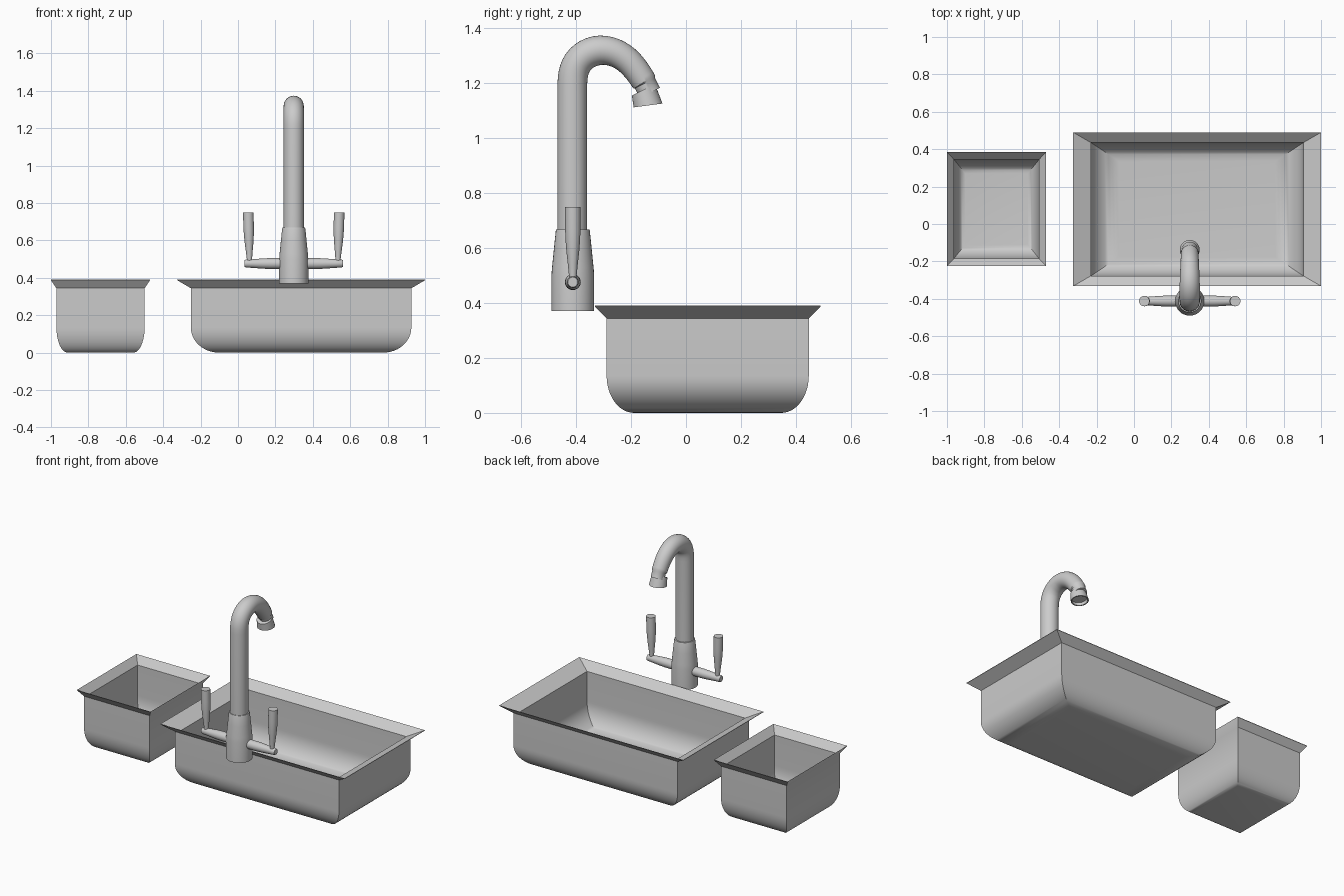
import bpy, bmesh
from math import sin, cos, pi, radians
from mathutils import Vector

if "Cube" in bpy.data.objects:
    bpy.data.objects.remove(bpy.data.objects["Cube"])


def loft(name, rings, cap_start=True, cap_end=True):
    """Skin a list of equal-length closed rings into one object."""
    bm = bmesh.new()
    loops = [[bm.verts.new(p) for p in ring] for ring in rings]
    n = len(loops[0])
    for a, b in zip(loops, loops[1:]):
        for i in range(n):
            j = (i + 1) % n
            bm.faces.new((a[i], a[j], b[j], b[i]))
    if cap_start:
        bm.faces.new(loops[0][::-1])
    if cap_end:
        bm.faces.new(loops[-1])
    bmesh.ops.recalc_face_normals(bm, faces=bm.faces)
    mesh = bpy.data.meshes.new(name)
    bm.to_mesh(mesh)
    bm.free()
    ob = bpy.data.objects.new(name, mesh)
    bpy.context.collection.objects.link(ob)
    bpy.ops.object.select_all(action='DESELECT')
    bpy.context.view_layer.objects.active = ob
    ob.select_set(True)
    bpy.ops.object.shade_smooth_by_angle(angle=radians(35))
    return ob


def circle(center, axis, radius, n=32):
    """Ring of points around an axis lying in any direction."""
    axis = Vector(axis).normalized()
    u = Vector((1, 0, 0)) if abs(axis.x) < 0.9 else Vector((0, 1, 0))
    v = axis.cross(u).normalized()
    return [Vector(center) + radius * (cos(2 * pi * i / n) * u + sin(2 * pi * i / n) * v)
            for i in range(n)]


def turned(name, origin, axis, profile, n=32):
    """Lathed part: profile is (distance along axis, radius)."""
    o, a = Vector(origin), Vector(axis).normalized()
    return loft(name, [circle(o + a * d, a, r, n) for d, r in profile])


def basin(name, x0, x1, y0, y1):
    """Rectangular mitred basin with sloped rim and rounded bottom."""
    sx, sy = (x1 - x0) / 1.325, (y1 - y0) / 0.82

    def ring(ix, iy, z):
        ix, iy = ix * sx, iy * sy
        return [(x0 + ix, y0 + iy, z), (x1 - ix, y0 + iy, z),
                (x1 - ix, y1 - iy, z), (x0 + ix, y1 - iy, z)]

    def bowl(ix, iy, floor):
        out = []
        for k in range(13):
            t = k / 12 * pi / 2
            out.append(ring(ix + 0.15 * (1 - sin(t)), iy + 0.10 * (1 - sin(t)),
                            floor + 0.135 * (1 - cos(t))))
        out.append(ring(ix, iy, 0.344))
        return out

    outer = bowl(0.073, 0.043, 0.0)
    inner = bowl(0.095, 0.055, 0.012)
    edge = [ring(0, 0, 0.387), ring(0, 0, 0.39)]
    return loft(name, outer + edge + inner[::-1])


# Basins
basin("large_basin", -0.325, 1.0, -0.332, 0.49)
basin("small_basin", -1.0, -0.47, -0.225, 0.385)

# Faucet body
X, Y = 0.298, -0.412
turned("faucet_body", (X, Y, 0), (0, 0, 1),
       [(0.37, 0.078), (0.50, 0.078), (0.53, 0.0755), (0.60, 0.0685), (0.662, 0.062),
        (0.668, 0.060), (0.668, 0.053)])

# Gooseneck spout: smoothed path in the y-z plane
curve = [(-0.414, 1.19), (-0.410, 1.235), (-0.394, 1.275), (-0.360, 1.306), (-0.312, 1.320),
         (-0.262, 1.312), (-0.217, 1.286), (-0.182, 1.249), (-0.152, 1.205)]
pts = [Vector((X, y, z)) for y, z in curve]
path = [Vector((X, -0.414, 0.64))]
for i in range(len(pts) - 1):
    p0, p1, p2, p3 = pts[max(i - 1, 0)], pts[i], pts[i + 1], pts[min(i + 2, len(pts) - 1)]
    for k in range(3):
        t = k / 3
        path.append(0.5 * (2 * p1 + (p2 - p0) * t + (2 * p0 - 5 * p1 + 4 * p2 - p3) * t * t
                           + (3 * p1 - p0 - 3 * p2 + p3) * t ** 3))
path.append(pts[-1])
rings = []
for i, p in enumerate(path):
    d = path[min(i + 1, len(path) - 1)] - path[max(i - 1, 0)]
    if i < 2:
        d = Vector((0, 0, 1))
    rings.append(circle(p, d, 0.054 - 0.008 * max(0, i - 12) / (len(path) - 13)))
# narrow neck behind the nozzle
down = Vector((0, 0.45, -0.89))
rings += [circle(pts[-1] + down * 0.006, down, 0.041),
          circle(pts[-1] + down * 0.045, down, 0.041)]
loft("spout", rings)

# Nozzle with recessed outlet
top, bottom = Vector((X, -0.155, 1.176)), Vector((X, -0.138, 1.119))
d_top, d_bot = Vector((0, 0.45, -0.89)), Vector((0, 0.13, -0.99))
up = (top - bottom).normalized()
loft("nozzle", [circle(top, d_top, 0.040), circle(top, d_top, 0.047),
                circle(bottom, d_bot, 0.053), circle(bottom, d_bot, 0.046),
                circle(bottom + up * 0.02, d_bot, 0.044)])

# Side arms and levers, mirrored about the body
for side, label in ((-1, "left"), (1, "right")):
    turned(label + "_arm", (X, Y, 0.476), (side, 0, 0),
           [(0.05, 0.029), (0.13, 0.029), (0.17, 0.027), (0.22, 0.023),
            (0.255, 0.021), (0.263, 0.018)], 24)
    turned(label + "_lever", (X + side * 0.236, Y, 0.47), (side * 0.025, 0, 1),
           [(0, 0.013), (0.03, 0.014), (0.07, 0.018), (0.12, 0.0235), (0.16, 0.0265),
            (0.20, 0.028), (0.28, 0.028)], 24)
